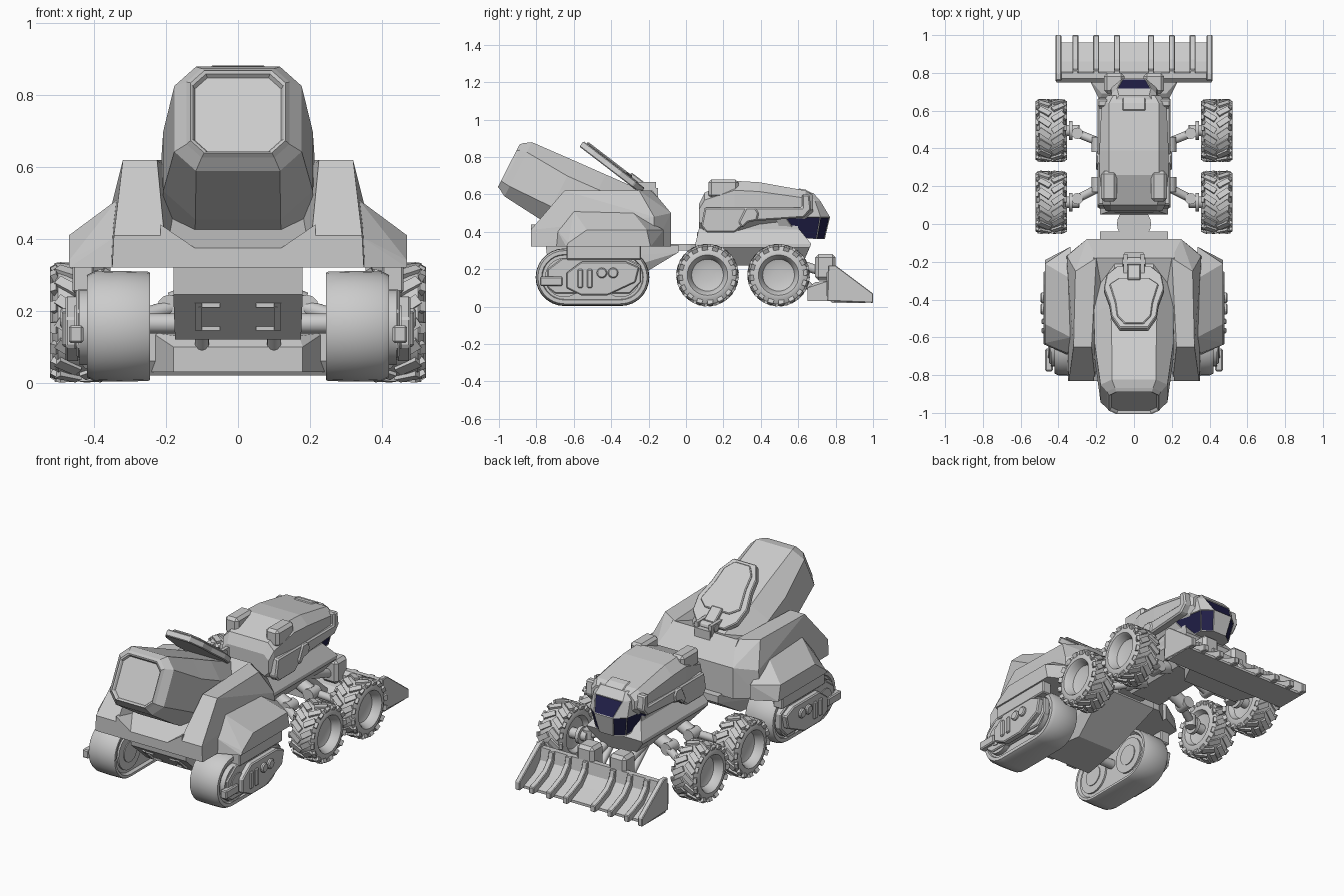
import bpy, bmesh
from math import sin, cos, pi, radians
from mathutils import Vector, Matrix

cube = bpy.data.objects.get("Cube")
if cube:
    bpy.data.objects.remove(cube)


def material(name, rgb):
    m = bpy.data.materials.new(name)
    m.use_nodes = True
    m.diffuse_color = (*rgb, 1)
    m.node_tree.nodes["Principled BSDF"].inputs["Base Color"].default_value = (*rgb, 1)
    return m


GREY = material("hull grey", (0.6, 0.6, 0.6))
NAVY = material("window navy", (0.015, 0.014, 0.065))


def finish(name, bm, mirror=False, bevel=0, smooth=False):
    bmesh.ops.recalc_face_normals(bm, faces=bm.faces)
    me = bpy.data.meshes.new(name)
    bm.to_mesh(me)
    bm.free()
    me.materials.append(GREY)
    me.materials.append(NAVY)
    ob = bpy.data.objects.new(name, me)
    bpy.context.collection.objects.link(ob)
    if bevel:
        mod = ob.modifiers.new("bevel", "BEVEL")
        mod.width, mod.segments, mod.limit_method = bevel, 1, "ANGLE"
    if mirror:
        ob.modifiers.new("mirror", "MIRROR")
    if smooth:
        bpy.ops.object.select_all(action="DESELECT")
        ob.select_set(True)
        bpy.context.view_layer.objects.active = ob
        bpy.ops.object.shade_smooth_by_angle(angle=radians(32))


def loft(bm, rings):
    """Skin closed rings of points and cap both ends."""
    rows = [[bm.verts.new(p) for p in r] for r in rings]
    n = len(rows[0])
    sides = [[bm.faces.new((a[i], a[(i + 1) % n], b[(i + 1) % n], b[i])) for i in range(n)]
             for a, b in zip(rows, rows[1:])]
    bm.faces.new(rows[0])
    bm.faces.new(rows[-1])
    return sides


def prism(bm, profile, x0, x1):
    loft(bm, [[(x, y, z) for y, z in profile] for x in (x0, x1)])


def box(bm, x0, x1, y0, y1, z0, z1):
    prism(bm, [(y0, z0), (y1, z0), (y1, z1), (y0, z1)], x0, x1)


def hull(bm, points):
    verts = [bm.verts.new(p) for p in points]
    bmesh.ops.convex_hull(bm, input=verts)
    bmesh.ops.dissolve_limit(bm, angle_limit=0.02, verts=bm.verts, edges=bm.edges)


def both(points):
    return [(s * x, y, z) for s in (-1, 1) for x, y, z in points]


def rod(bm, a, b, r, sides=12):
    a, b = Vector(a), Vector(b)
    m = Matrix.Translation((a + b) / 2) @ (b - a).to_track_quat("Z", "Y").to_matrix().to_4x4()
    bmesh.ops.create_cone(bm, cap_ends=True, segments=sides, radius1=r, radius2=r,
                          depth=(b - a).length, matrix=m)


def octagon(hw, lo, hi, c):
    half = [(hw - c, lo), (hw, lo + c), (hw, hi - c), (hw - c, hi)]
    return half + [(-x, v) for x, v in reversed(half)]


# Trailer hull: tall side walls with a low centre trough
bm = bmesh.new()
hull(bm, [(.35, -.83, .32), (.2, -.83, .32), (.36, -.17, .32), (.25, -.08, .32), (.1, -.08, .32),
          (.345, -.83, .41), (.205, -.83, .41), (.25, -.08, .5), (.1, -.08, .5), (.355, -.17, .48),
          (.32, -.65, .62), (.225, -.65, .62), (.31, -.25, .62), (.2, -.18, .62)])
hull(bm, [(x, y, z) for y in (-.83, -.6) for x, z in ((.12, .36), (.12, .375), (.215, .36), (.215, .44))])
finish("trailer_side_wall", bm, mirror=True)
bm = bmesh.new()
prism(bm, [(-.83, .32), (-.83, .375), (-.35, .57), (-.18, .62), (-.08, .5), (-.08, .32)], -.215, .215)
finish("trailer_centre", bm)

# Fenders over the tracks
bm = bmesh.new()
hull(bm, [(.335, y, z) for y, z in ((-.7, .32), (-.69, .41), (-.6, .51), (-.29, .51), (-.12, .41), (-.12, .32))]
     + [(.47, y, z) for y, z in ((-.64, .32), (-.63, .34), (-.53, .41), (-.21, .41), (-.19, .32))])
finish("track_fender", bm, mirror=True)

# Belly with undercut rear panel and hitch
bm = bmesh.new()
hull(bm, both([(.18, -.75, .33), (.18, -.74, .245), (.175, -.6, .12), (.13, -.32, .12),
               (.18, -.04, .29), (.18, -.04, .33)]))
finish("trailer_belly", bm)
bm = bmesh.new()
for s in (-1, 1):
    hull(bm, [(s * x, y, z) for x in (.1, .12) for y, z in ((-.645, .145), (-.725, .22), (-.63, .16), (-.7, .23))])
    for y, z in ((-.645, .145), (-.715, .21)):
        box(bm, s * .11, s * .05, y, y + .04, z, z + .012)
finish("rear_panel_brackets", bm)
bm = bmesh.new()
rod(bm, (0, 0, .3), (0, 0, .335), .09, 24)
box(bm, -.07, .07, -.06, .1, .305, .33)
box(bm, -.1, .1, .06, .12, .3, .4)
finish("hitch", bm)

# Tracks
def stadium(x, r, n=14):
    arc = [(-.35, -pi / 2 + pi * i / n) for i in range(n + 1)]
    arc += [(-.65, pi / 2 + pi * i / n) for i in range(n + 1)]
    return [(x, y + r * cos(a), .157 + r * sin(a)) for y, a in arc]


bm = bmesh.new()
loft(bm, [stadium(x, r) for x, r in ((.26, .125), (.245, .135), (.245, .149), (.25, .152), (.33, .154),
                                     (.4, .152), (.42, .142), (.42, .122), (.41, .118))])
finish("track_belt", bm, mirror=True, smooth=True)
bm = bmesh.new()
for y in (-.65, -.35):
    rod(bm, (.25, y, .155), (.44, y, .155), .105, 24)
    rod(bm, (.245, y, .155), (.455, y, .155), .06, 20)
rod(bm, (.15, -.5, .165), (.26, -.5, .165), .028)
finish("track_wheels", bm, mirror=True, smooth=True)
bm = bmesh.new()
prism(bm, [(-.74, .1), (-.7, .07), (-.3, .07), (-.24, .13), (-.24, .22), (-.32, .26), (-.66, .26), (-.74, .2)], .41, .45)
prism(bm, [(-.64, .1), (-.56, .06), (-.42, .06), (-.27, .13), (-.25, .21), (-.32, .24), (-.56, .24), (-.64, .18)], .44, .48)
box(bm, .43, .47, -.78, -.66, .11, .16)
box(bm, .4, .46, -.64, -.24, .25, .33)
for y in (-.45, -.39):
    rod(bm, (.44, y, .18), (.495, y, .18), .028, 16)
for y in (-.58, -.53):
    box(bm, .44, .49, y, y + .03, .1, .2)
finish("track_side_frame", bm, mirror=True, bevel=.006)

# Barrel, tilted up toward the rear
tilt = radians(27)
U, V = Vector((0, cos(tilt), -sin(tilt))), Vector((0, sin(tilt), cos(tilt)))
C = Vector((0, -.945, .75))
sections = [(.012, .12, -.114, .116, .035), (0, .126, -.12, .122, .037), (-.004, .132, -.126, .13, .038),
            (.012, .143, -.133, .145, .042), (.05, .177, -.155, .17, .06), (.3, .208, -.18, .185, .09),
            (.48, .213, -.18, .195, .09), (.74, .18, -.15, .21, .08)]
bm = bmesh.new()
loft(bm, [[C + U * u + V * v + Vector((x, 0, 0)) for x, v in octagon(hw, lo, hi, c)]
          for u, hw, lo, hi, c in sections])
finish("barrel", bm)

# Raised hatch with hinge
base, tip = Vector((0, -.235, .63)), Vector((0, -.555, .875))
along = tip - base
normal = Vector((0, along.z, -along.y)).normalized()


def slab(bm, outline, low, high):
    pts = [(x, t) for x, t in outline] + [(-x, t) for x, t in reversed(outline)]
    loft(bm, [[base + along * t + normal * h + Vector((x, 0, 0)) for x, t in pts] for h in (low, high)])


bm = bmesh.new()
slab(bm, [(.09, -.02), (.145, .12), (.16, .35), (.13, .6), (.12, .8), (.075, 1)], -.025, .012)
slab(bm, [(.08, .2), (.13, .3), (.1, .6), (.09, .82), (.05, .95)], .01, .024)
slab(bm, [(.035, .0), (.035, .24)], .01, .035)
finish("hatch", bm, bevel=.005)
bm = bmesh.new()
rod(bm, (-.06, -.2, .64), (.06, -.2, .64), .022)
box(bm, -.05, .05, -.25, -.15, .58, .635)
for s in (-1, 1):
    box(bm, s * .035, s * .055, -.26, -.16, .6, .665)
finish("hatch_hinge", bm)

# Cab body
bm = bmesh.new()
loft(bm, [[(x, y, z) for x, z in octagon(hw, lo, hi, c)] for y, hw, lo, hi, c in
          ((.07, .15, .42, .55, .03), (.1, .165, .4, .61, .04), (.26, .183, .4, .672, .05),
           (.39, .183, .44, .665, .05), (.64, .172, .47, .62, .04), (.68, .14, .49, .595, .03))])
box(bm, -.13, .13, .08, .6, .38, .5)
finish("cab_body", bm)
bm = bmesh.new()
prism(bm, [(.08, .43), (.11, .395), (.26, .395), (.33, .455), (.63, .475), (.67, .52), (.66, .6),
           (.62, .6), (.62, .53), (.1, .53)], .14, .192)
prism(bm, [(.28, .45), (.3, .42), (.33, .45), (.38, .46), (.39, .5), (.37, .53), (.32, .53)], .15, .2)
finish("cab_side_panel", bm, mirror=True, bevel=.008)
bm = bmesh.new()
box(bm, .09, .175, .12, .28, .58, .68)
finish("roof_vent", bm, mirror=True, bevel=.016)
bm = bmesh.new()
prism(bm, [(.6, .6), (.6, .632), (.64, .625), (.68, .603), (.68, .58)], -.06, .06)
finish("roof_plate", bm, bevel=.005)

# Nose with inset windows: each row is height, then back, side, corner and front points
rows = [(.36, (.1, .52), (.1, .61), (.1, .7), (.045, .742)),
        (.478, (.15, .48), (.155, .53), (.122, .72), (.062, .77)),
        (.565, (.13, .5), (.135, .6), (.118, .69), (.09, .718)),
        (.608, (.11, .5), (.115, .6), (.1, .65), (.08, .68))]
bm = bmesh.new()
sides = loft(bm, [[(-x, y, z) for x, y in pts] + [(x, y, z) for x, y in reversed(pts)]
                  for z, *pts in rows])
windows = [sides[0][i] for i in (1, 2, 4, 5)] + [sides[1][3]]
bmesh.ops.recalc_face_normals(bm, faces=bm.faces)
bmesh.ops.inset_individual(bm, faces=windows, thickness=.006, depth=-.003)
for f in windows:
    f.material_index = 1
finish("cab_nose", bm)

# Chassis with flared deck
bm = bmesh.new()
hull(bm, both([(.125, .07, .42), (.125, .6, .42), (.18, .05, .335), (.18, .67, .335),
               (.18, .05, .315), (.18, .66, .315), (.1, .1, .22), (.1, .62, .22)]))
finish("chassis", bm)

# Wheels with chevron lugs, and suspension
TYRE = [(.02, .03), (.025, .07), (.03, .085), (.065, .098), (.078, .108), (.078, .125), (.062, .155),
        (-.062, .155), (-.078, .125), (-.078, .105), (-.05, .09), (-.04, .04)]
for name, cy, inner in (("front", .495, .42), ("rear", .115, .21)):
    centre = Vector((.438, cy, .168))
    bm = bmesh.new()
    loft(bm, [[centre + Vector((a, r * cos(t * pi / 16), r * sin(t * pi / 16))) for t in range(32)]
              for a, r in TYRE])
    finish(name + "_wheel", bm, mirror=True, smooth=True)
    bm = bmesh.new()
    for i in range(16):
        for s in (-1, 1):
            spin = Matrix.Rotation((i + s * .25) * pi / 8, 4, "X")
            place = Matrix.Translation(centre) @ spin
            bmesh.ops.create_cube(bm, size=1, matrix=place @ Matrix.Translation((s * .035, 0, .156))
                                  @ Matrix.Rotation(s * .6, 4, "Z") @ Matrix.Diagonal((.07, .03, .018, 1)))
            bmesh.ops.create_cube(bm, size=1, matrix=place @ Matrix.Translation((s * .068, 0, .143))
                                  @ Matrix.Rotation(s * .5, 4, "Y") @ Matrix.Diagonal((.018, .03, .034, 1)))
    finish(name + "_tread", bm, mirror=True)
    bm = bmesh.new()
    knuckle = (.3, cy + (inner - cy) * .2, .175)
    rod(bm, (.1, inner, .25), (.18, inner, .215), .038)
    rod(bm, (.15, inner, .22), knuckle, .022)
    rod(bm, (.29, cy, .172), (.4, cy, .168), .03)
    rod(bm, (.325, cy, .17), (.345, cy, .17), .05, 16)
    rod(bm, (.19, inner - .04, .21), (.19, inner + .04, .21), .035)
    rod(bm, (.3, knuckle[1], .14), (.3, knuckle[1], .21), .03)
    finish(name + "_suspension", bm, mirror=True, smooth=True)

# Bucket: sloped blade with ribs, teeth and lift arms
bm = bmesh.new()
prism(bm, [(.75, .18), (.75, .06), (.78, .02), (.96, .02), (.96, .035), (.86, .075), (.81, .13), (.8, .2), (.77, .2)],
      -.41, .41)
finish("bucket", bm)
bm = bmesh.new()
for x in (.09, .2, .31):
    prism(bm, [(.78, .2), (.78, .03), (1, .022), (1, .06), (.95, .075), (.87, .11), (.825, .16), (.815, .2)],
          x - .016, x + .016)
prism(bm, [(.76, .22), (.755, .03), (1, .02), (1, .07), (.8, .22)], .385, .415)
finish("bucket_ribs", bm, mirror=True, bevel=.004)
bm = bmesh.new()
hull(bm, both([(.18, .65, .03), (.18, .65, .1), (.24, .77, .03), (.24, .77, .14), (.17, .69, .13)]))
finish("bucket_mount", bm)
bm = bmesh.new()
box(bm, .05, .16, .69, .8, .14, .28)
finish("bucket_lift_box", bm, mirror=True, bevel=.018)
bm = bmesh.new()
rod(bm, (.1, .5, .26), (.1, .72, .19), .025)
rod(bm, (.1, .5, .25), (.1, .68, .09), .02)
finish("lift_arm", bm, mirror=True, smooth=True)
